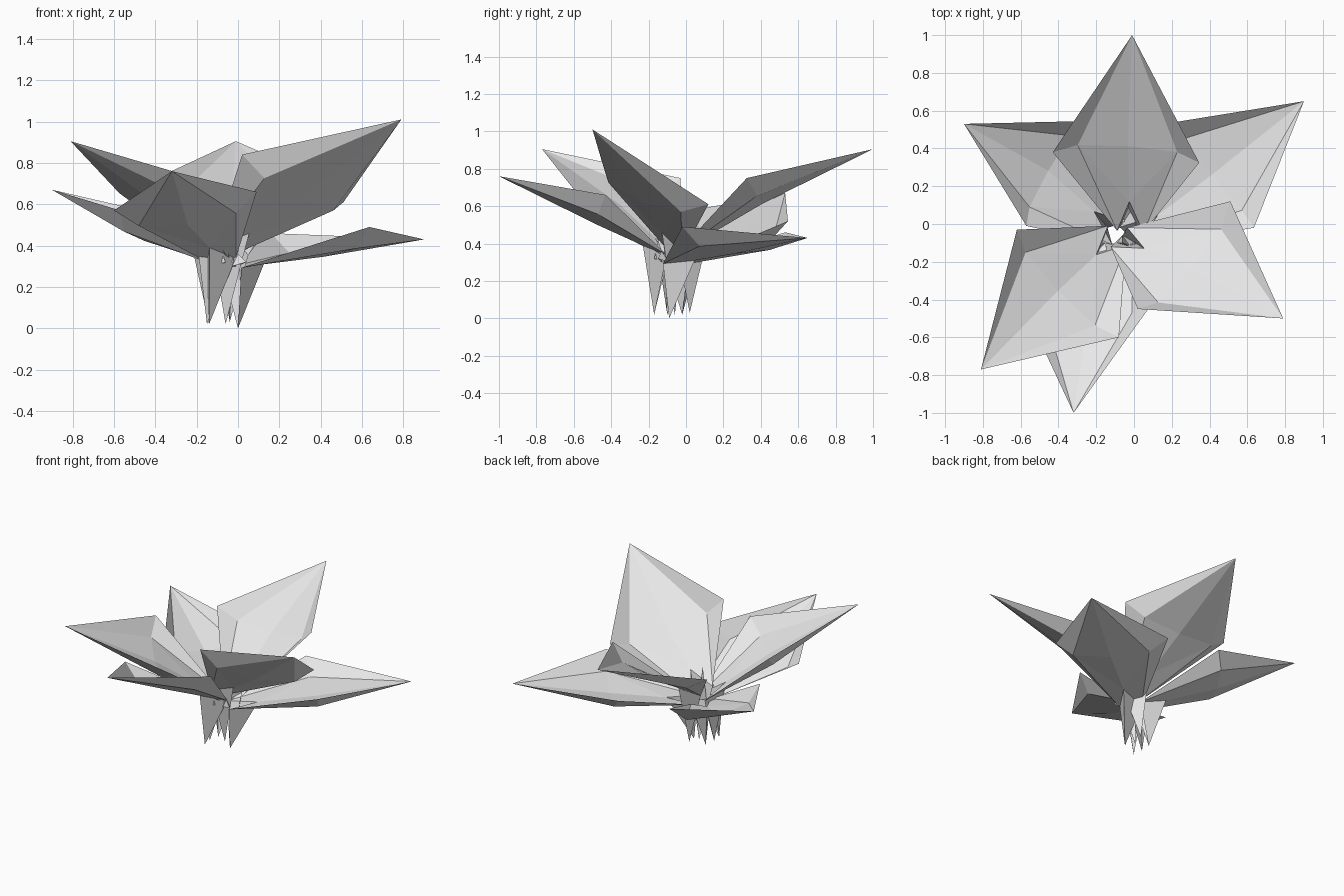
import bpy
import bmesh
from mathutils import Vector as V

cube = bpy.data.objects.get("Cube")
if cube:
    bpy.data.objects.remove(cube, do_unlink=True)

pale = bpy.data.materials.new("pale_grey")
pale.use_nodes = True
colour = (0.8, 0.8, 0.8, 1)
pale.diffuse_color = colour
pale.node_tree.nodes["Principled BSDF"].inputs["Base Color"].default_value = colour


def add_object(name, points, faces):
    bm = bmesh.new()
    verts = {key: bm.verts.new(p) for key, p in points.items()}
    for face in faces.split():
        bm.faces.new([verts[key] for key in face])
    bmesh.ops.recalc_face_normals(bm, faces=bm.faces[:])
    # keep the upper side of the leaf as the outside
    if sum(f.normal.z * f.calc_area() for f in bm.faces) < 0:
        bmesh.ops.reverse_faces(bm, faces=bm.faces[:])
    mesh = bpy.data.meshes.new(name)
    bm.to_mesh(mesh)
    bm.free()
    mesh.materials.append(pale)
    obj = bpy.data.objects.new(name, mesh)
    bpy.context.collection.objects.link(obj)


# t tip, l/r outer corners, i/j inner folds, k keel,
# a/b base corners, n neck, s root point
LEAF_FACES = "tli tik tkj tjr lai ian ink knj jnb jbr asn nsb"


def leaf(name, tip, left, right, base, root):
    tip, left, right, base, root = map(V, (tip, left, right, base, root))
    mid = (left + right) / 2
    up = (right - left).cross(tip - base).normalized()
    if up.z < 0:
        up.negate()
    keel = mid - up * 0.13
    side = (right - left).normalized() * 0.07
    points = dict(
        t=tip, l=left, r=right, k=keel, s=root,
        i=left.lerp(mid, 0.32) - up * 0.1,
        j=right.lerp(mid, 0.32) - up * 0.1,
        a=base - side, b=base + side,
        n=base.lerp(keel, 0.35))
    add_object(name, points, LEAF_FACES)


# Six folded leaves around the hub
leaf("back_leaf", (-.01, 1, .905), (-.43, .38, .71), (.345, .325, .75),
     (-.02, -.04, .35), (-.04, .02, .03))
leaf("back_left_leaf", (.9, .65, .43), (.16, .53, .46), (.635, -.02, .49),
     (-.03, -.07, .29), (0, -.09, 0))
leaf("front_left_leaf", (.79, -.5, 1.01), (.51, .12, .61), (.02, -.45, .84),
     (-.08, -.07, .37), (-.06, -.06, .02))
leaf("front_leaf", (-.32, -1, .76), (.09, -.43, .66), (-.6, -.4, .57),
     (-.08, -.1, .33), (-.14, -.17, .02))
leaf("front_right_leaf", (-.81, -.77, .905), (-.08, -.6, .69), (-.62, -.03, .75),
     (-.09, -.06, .33), (-.15, -.1, .02))
leaf("back_right_leaf", (-.9, .53, .67), (-.57, -.01, .57), (-.25, .545, .52),
     (-.08, -.05, .3), (-.14, -.02, .02))

# Small pointed shards in the middle
for n, (x, y, h) in enumerate([(-.06, -.1, .52), (-.1, -.15, .42), (0, -.13, .36)]):
    add_object(f"centre_shard_{n + 1}",
               dict(t=V((x, y, h)), a=V((x - .03, y, .3)),
                    b=V((x + .04, y - .02, .32)), c=V((x, y + .04, .3))),
               "tab tbc tca")
